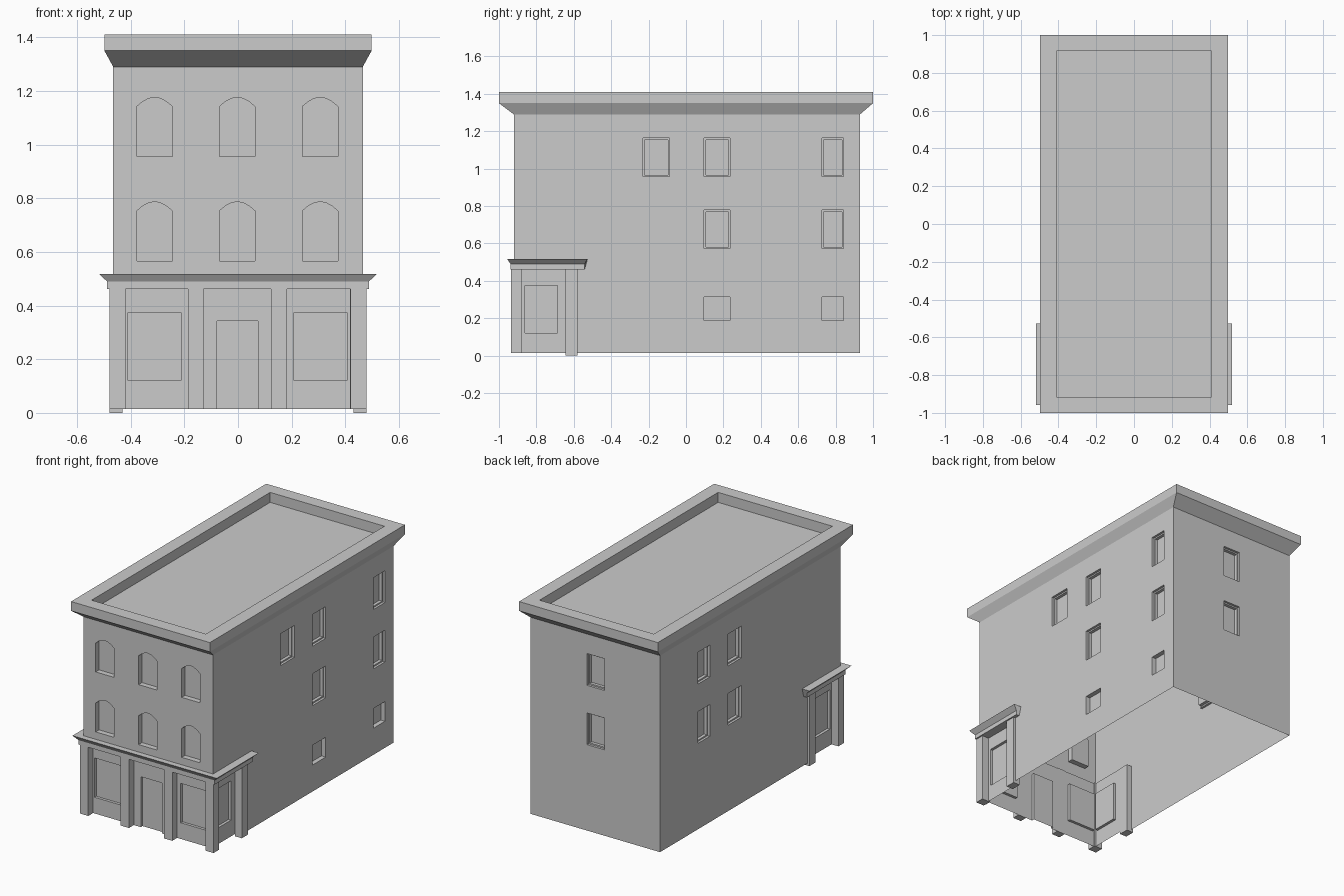
import bpy
import bmesh
from math import sin, pi

cube = bpy.data.objects.get("Cube")
if cube:
    bpy.data.objects.remove(cube, do_unlink=True)

stone = bpy.data.materials.new("plain grey")
stone.use_nodes = True
GREY = (0.6, 0.6, 0.6, 1)
stone.diffuse_color = GREY
stone.node_tree.nodes["Principled BSDF"].inputs["Base Color"].default_value = GREY

HX, FRONT, BACK, BASE = 0.465, -0.92, 0.93, 0.015


def finish(name, bm):
    bmesh.ops.recalc_face_normals(bm, faces=bm.faces[:])
    mesh = bpy.data.meshes.new(name)
    bm.to_mesh(mesh)
    bm.free()
    mesh.materials.append(stone)
    obj = bpy.data.objects.new(name, mesh)
    bpy.context.collection.objects.link(obj)
    return obj


def loft(bm, rings, closed):
    """Join point rings in order; cap the ends of closed ones, the sides of open ones."""
    rows = [[bm.verts.new(p) for p in ring] for ring in rings]
    n = len(rows[0])
    for a, b in zip(rows, rows[1:]):
        for i in range(n if closed else n - 1):
            j = (i + 1) % n
            bm.faces.new((a[i], a[j], b[j], b[i]))
    if closed:
        bm.faces.new(rows[0])
        bm.faces.new(rows[-1])
    else:
        bm.faces.new([r[0] for r in rows])
        bm.faces.new([r[-1] for r in rows])


def box(name, x0, x1, y0, y1, z0, z1):
    bm = bmesh.new()
    loft(bm, [[(x0, y0, z), (x1, y0, z), (x1, y1, z), (x0, y1, z)] for z in (z0, z1)], True)
    return finish(name, bm)


# Map wall coordinates (along, up, outward) to space
WALLS = {
    "front": lambda u, z, n: (u, FRONT - n, z),
    "back": lambda u, z, n: (u, BACK + n, z),
    "right": lambda u, z, n: (HX + n, u, z),
    "left": lambda u, z, n: (-HX - n, u, z),
}


def rect(u0, u1, z0, z1, inset=0):
    return [(u0 + inset, z0 + inset), (u1 - inset, z0 + inset),
            (u1 - inset, z1 - inset), (u0 + inset, z1 - inset)]


def arch(u0, u1, z0, spring, rise, steps=6):
    arc = [(u1 + (u0 - u1) * i / steps, spring + rise * sin(pi * i / steps) ** 0.9)
           for i in range(steps + 1)]
    return [(u0, z0), (u1, z0)] + arc


def cut(bm, wall, outline, depth):
    loft(bm, [[WALLS[wall](u, z, n) for u, z in outline] for n in (0.03, -depth)], True)


# Body with flared cornice, parapet and sunken roof
body_bm = bmesh.new()
rings = [(HX, FRONT, BACK, BASE), (HX, FRONT, BACK, 1.29), (0.498, -1, 1, 1.35),
         (0.498, -1, 1, 1.41), (0.41, -0.915, 0.915, 1.41), (0.41, -0.915, 0.915, 1.345)]
loft(body_bm, [[(-x, f, z), (x, f, z), (x, b, z), (-x, b, z)] for x, f, b, z in rings], True)
body = finish("building_body", body_bm)

shallow, deep = bmesh.new(), bmesh.new()

# Arched front windows on two floors
for sill in (0.566, 0.955):
    for c in (-0.311, -0.003, 0.306):
        cut(shallow, "front", arch(c - 0.066, c + 0.066, sill, sill + 0.187, 0.034), 0.035)

# Framed windows on the sides and back
UPPER, MIDDLE = (0.957, 1.163), (0.572, 0.778)
NEAR, FAR = (0.097, 0.235), (0.727, 0.842)
framed = [("right", (-0.23, -0.087), UPPER)]
for floor in (UPPER, MIDDLE):
    framed += [("right", NEAR, floor), ("right", FAR, floor), ("left", NEAR, floor),
               ("left", (0.42, 0.54), floor), ("back", (-0.065, 0.06), floor)]
for wall, span, floor in framed:
    cut(shallow, wall, rect(*span, *floor), 0.015)
    cut(deep, wall, rect(*span, *floor, inset=0.009), 0.035)
for span in (NEAR, FAR):
    cut(shallow, "right", rect(*span, 0.187, 0.315), 0.03)

# Shopfront bays with window panes and a door
BAY = 0.035
for u0, u1 in ((-0.423, -0.187), (-0.128, 0.123), (0.183, 0.418)):
    cut(shallow, "front", rect(u0, u1, -0.05, 0.462), BAY)
for u0, u1 in ((-0.41, -0.213), (0.208, 0.406)):
    cut(deep, "front", rect(u0, u1, 0.12, 0.375), BAY + 0.018)
cut(deep, "front", rect(-0.078, 0.074, -0.05, 0.342), BAY + 0.018)
for wall in ("left", "right"):
    cut(shallow, wall, rect(-0.877, -0.645, -0.05, 0.462), BAY)
    cut(deep, wall, rect(-0.86, -0.687, 0.12, 0.375), BAY + 0.018)

cutters = [finish("shallow_cutter", shallow), finish("deep_cutter", deep)]
for cutter in cutters:
    cutter.hide_render = True
    mod = body.modifiers.new("openings", "BOOLEAN")
    mod.operation = "DIFFERENCE"
    mod.solver = "EXACT"
    mod.object = cutter
graph = bpy.context.evaluated_depsgraph_get()
cut_mesh = bpy.data.meshes.new_from_object(body.evaluated_get(graph))
body.modifiers.clear()
body.data = cut_mesh
for cutter in cutters:
    bpy.data.objects.remove(cutter, do_unlink=True)

# Leave the shell open underneath
bm = bmesh.new()
bm.from_mesh(cut_mesh)
under = [f for f in bm.faces if f.normal.z < -0.9 and f.calc_center_median().z < BASE + 0.005]
bmesh.ops.delete(bm, geom=under, context="FACES")
bm.to_mesh(cut_mesh)
bm.free()

# Shopfront pillars
TOP, FACE = 0.465, -0.935
box("front_pillar_left", 0.123, 0.183, FACE, -0.885, BASE, TOP)
box("front_pillar_right", -0.187, -0.128, FACE, -0.885, BASE, TOP)
for side, s in (("left", 1), ("right", -1)):
    box("corner_pillar_" + side, s * 0.42, s * 0.479, FACE, -0.877, BASE, TOP)
    box("side_pillar_" + side, s * 0.43, s * 0.479, -0.645, -0.58, 0, TOP)

# Shopfront cornice wrapping the front and both sides
ledge = bmesh.new()
sections = [(HX, FRONT, -0.542, 0.462), (0.488, -0.938, -0.542, 0.462),
            (0.488, -0.938, -0.542, 0.49), (0.518, -0.957, -0.526, 0.518),
            (HX, FRONT, -0.526, 0.518)]
loft(ledge, [[(-x, b, z), (-x, f, z), (x, f, z), (x, b, z)] for x, f, b, z in sections], False)
finish("shopfront_cornice", ledge)
